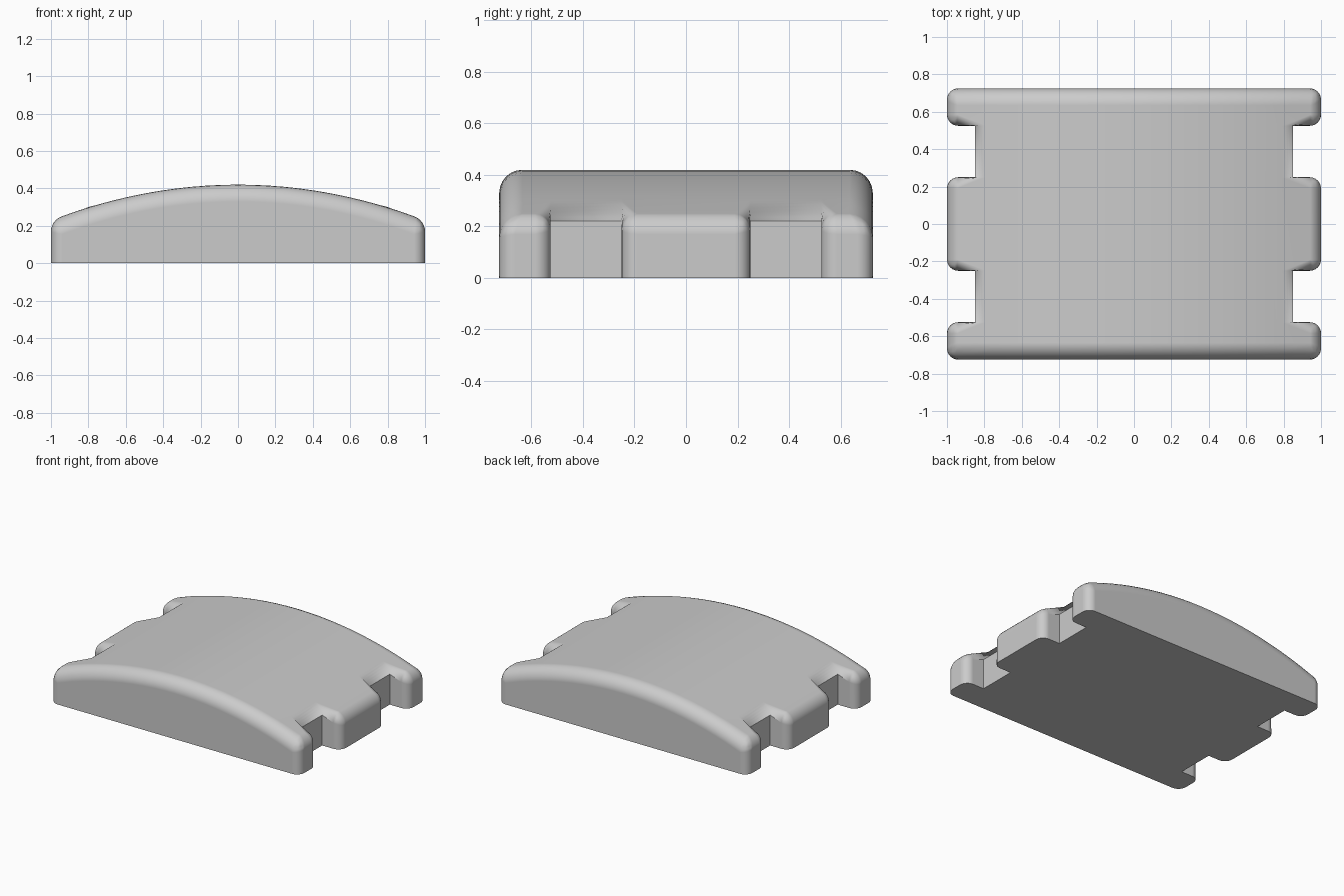
import bpy
import bmesh
import math

cube = bpy.data.objects.get("Cube")
if cube:
    bpy.data.objects.remove(cube, do_unlink=True)

HALF_X, NOTCH_X, HALF_Y = 1.0, 0.85, 0.725
NOTCH_Y = (0.25, 0.525)
BIG, SMALL = 0.09, 0.06          # rounding of the long edges and of the tabs
COLUMNS = 20


def crown(x):
    return 0.42 - 0.19 * x * x


# Plain grey material
grey = bpy.data.materials.new("plain_grey")
grey.use_nodes = True
colour = (0.6, 0.6, 0.6, 1)
grey.diffuse_color = colour
grey.node_tree.nodes["Principled BSDF"].inputs["Base Color"].default_value = colour

# Crowned top sheet, leaving out the side notches
step = 2 * NOTCH_X / COLUMNS
xs = [-HALF_X] + [-NOTCH_X + i * step for i in range(COLUMNS + 1)] + [HALF_X]
ys = [-HALF_Y, -NOTCH_Y[1], -NOTCH_Y[0], NOTCH_Y[0], NOTCH_Y[1], HALF_Y]
bm = bmesh.new()
grid = [[bm.verts.new((x, y, crown(x))) for y in ys] for x in xs]
for i in range(len(xs) - 1):
    for j in range(len(ys) - 1):
        if i in (0, len(xs) - 2) and j in (1, 3):
            continue
        bm.faces.new((grid[i][j], grid[i + 1][j], grid[i + 1][j + 1], grid[i][j + 1]))
bmesh.ops.delete(bm, geom=[v for v in bm.verts if not v.link_faces], context='VERTS')

# Pull the outline down to a flat base
top_faces = list(bm.faces)
result = bmesh.ops.extrude_face_region(bm, geom=top_faces, use_keep_orig=True)
for v in result["geom"]:
    if isinstance(v, bmesh.types.BMVert):
        v.co.z = 0
bmesh.ops.recalc_face_normals(bm, faces=bm.faces)

# Join each row of tabs to the body and merge flat areas
seams = [e for e in bm.edges
         if all(abs(abs(v.co.x) - NOTCH_X) < 0.001 and v.co.z > 0.1 for v in e.verts)
         and all(f.normal.z > 0.5 for f in e.link_faces)]
bmesh.ops.dissolve_edges(bm, edges=seams, use_verts=False)
bmesh.ops.dissolve_limit(bm, angle_limit=math.radians(0.5),
                         verts=bm.verts, edges=bm.edges)

# Weight the top rim and the outer upright corners for rounding
weight = bm.edges.layers.float.new("bevel_weight_edge")
for e in bm.edges:
    a, b = (v.co for v in e.verts)
    if min(a.z, b.z) > 0.1 and e.calc_face_angle(0) > 0.8:
        long_edge = min(abs(a.y), abs(b.y)) > HALF_Y - 0.001
        e[weight] = 1.0 if long_edge else SMALL / BIG
    elif abs(a.z - b.z) > 0.1 and e.is_convex and e.calc_face_angle(0) > 0.8:
        e[weight] = SMALL / BIG

mesh = bpy.data.meshes.new("notched_block")
bm.to_mesh(mesh)
bm.free()
mesh.materials.append(grey)
block = bpy.data.objects.new("notched_block", mesh)
bpy.context.collection.objects.link(block)

bpy.context.view_layer.objects.active = block
block.select_set(True)
bpy.ops.object.shade_smooth_by_angle(angle=math.radians(35))

# Rounded edges
bevel = block.modifiers.new("rounding", 'BEVEL')
bevel.limit_method = 'WEIGHT'
bevel.width = BIG
bevel.segments = 6
bevel.use_clamp_overlap = False
bevel.harden_normals = True
